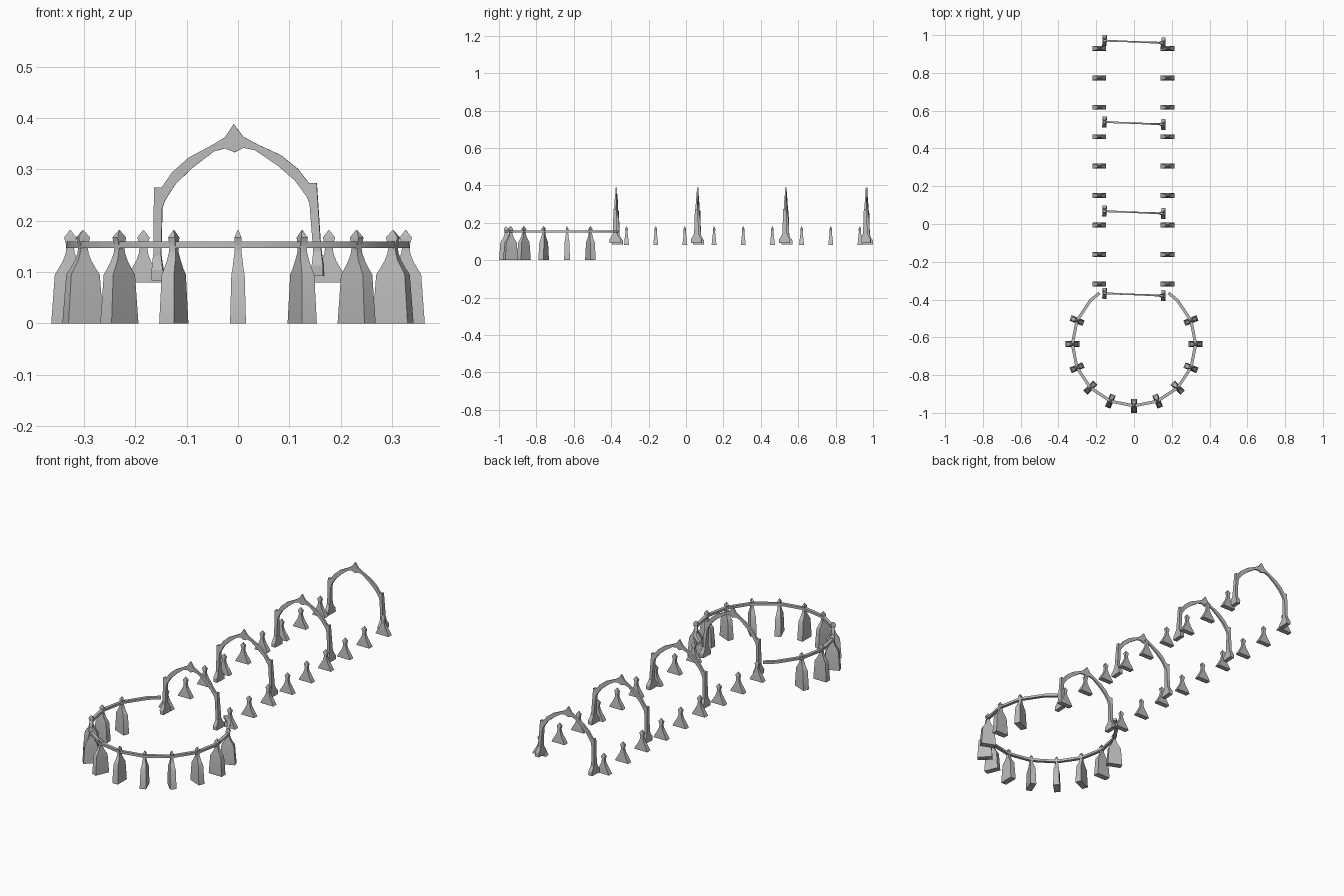
import bpy, bmesh
from math import radians
from mathutils import Matrix, Vector

cube = bpy.data.objects.get("Cube")
if cube:
    bpy.data.objects.remove(cube, do_unlink=True)

stone = bpy.data.materials.new("grey_stone")
stone.use_nodes = True
GREY = (0.5, 0.5, 0.5, 1)
stone.diffuse_color = GREY
stone.node_tree.nodes["Principled BSDF"].inputs["Base Color"].default_value = GREY


def loft(name, rings, matrix=Matrix()):
    """Skin a list of four-cornered rings into one closed solid."""
    bm = bmesh.new()
    rows = [[bm.verts.new(matrix @ Vector(p)) for p in ring] for ring in rings]
    for a, b in zip(rows, rows[1:]):
        for i in range(4):
            j = (i + 1) % 4
            bm.faces.new((a[i], a[j], b[j], b[i]))
    bm.faces.new(rows[0])
    bm.faces.new(rows[-1])
    bmesh.ops.recalc_face_normals(bm, faces=bm.faces)
    mesh = bpy.data.meshes.new(name)
    bm.to_mesh(mesh)
    bm.free()
    mesh.materials.append(stone)
    obj = bpy.data.objects.new(name, mesh)
    bpy.context.collection.objects.link(obj)
    bpy.ops.object.select_all(action='DESELECT')
    obj.select_set(True)
    bpy.context.view_layer.objects.active = obj
    bpy.ops.object.shade_smooth_by_angle(angle=radians(30))
    return obj


def box_rings(profile):
    """Rectangular rings from (height, half width, half depth)."""
    return [[(-w, -d, z), (w, -d, z), (w, d, z), (-w, d, z)] for z, w, d in profile]


# Shared pointed head of every post
HEAD = [(0.108, 0.022, 0.0105), (0.122, 0.014, 0.009), (0.136, 0.009, 0.007),
        (0.150, 0.007, 0.006), (0.167, 0.012, 0.007), (0.182, 0.0005, 0.0005)]
TALL = [(0, 0.037, 0.0155), (0.095, 0.030, 0.013)] + HEAD
SHORT = [(0.080, 0.037, 0.013), (0.093, 0.031, 0.012)] + HEAD

# Ring of tall posts, long side pointing outward
CENTRE = Matrix.Translation((0, -0.636, 0))
RADIUS = 0.3265
for k in range(-5, 6):
    turn = Matrix.Rotation(radians(22.5 * k - 90), 4, 'Z')
    loft("ring_post", box_rings(TALL), CENTRE @ turn @ Matrix.Translation((RADIUS, 0, 0)))

# Open handrail joining the ring posts
angles = [-146] + [22.5 * k for k in range(-6, 7)] + [146]
rail = []
for a in angles:
    turn = CENTRE @ Matrix.Rotation(radians(a - 90), 4, 'Z')
    rail.append([turn @ Vector((RADIUS + r, 0, 0.153 + z))
                 for r, z in ((-0.008, -0.006), (0.008, -0.006), (0.008, 0.006), (-0.008, 0.006))])
loft("ring_handrail", rail)

# Two rows of short posts along the walkway
for x in (-0.184, 0.177):
    for i in range(9):
        loft("walkway_post", box_rings(SHORT), Matrix.Translation((x, -0.318 + 0.156 * i, 0)))

# Arch section: outer x, z, inner x, z, half depth, from foot to crown
HALF = [(0.164, 0.12, 0.149, 0.12, 0.0125), (0.1585, 0.269, 0.1435, 0.228, 0.008),
        (0.1435, 0.269, 0.138, 0.243, 0.005), (0.123, 0.297, 0.116, 0.275, 0.005),
        (0.09, 0.325, 0.083, 0.305, 0.0045), (0.04, 0.350, 0.04, 0.336, 0.004),
        (0.018, 0.363, 0.018, 0.341, 0.004)]
CROWN = [(0, 0.388, 0, 0.333, 0.004)]
MIRROR = [(-ox, oz, -ix, iz, d) for ox, oz, ix, iz, d in reversed(HALF)]
ARCH = [[(ox, -d, oz), (ox, d, oz), (ix, d, iz), (ix, -d, iz)]
        for ox, oz, ix, iz, d in HALF + CROWN + MIRROR]
FOOT = [(0.088, 0.011, 0.029), (0.108, 0.011, 0.029),
        (0.124, 0.009, 0.018), (0.136, 0.008, 0.0135)]

# Four slightly tilted arches with stepped feet
for y in (-0.373, 0.062, 0.534, 0.965):
    place = (Matrix.Translation((-0.005, y, 0.27)) @ Matrix.Rotation(radians(-2.3), 4, 'Z')
             @ Matrix.Rotation(radians(-1.6), 4, 'Y') @ Matrix.Translation((0, 0, -0.27)))
    loft("arch", ARCH, place)
    for x in (-0.156, 0.156):
        loft("arch_foot", box_rings(FOOT), place @ Matrix.Translation((x, 0, 0)))
